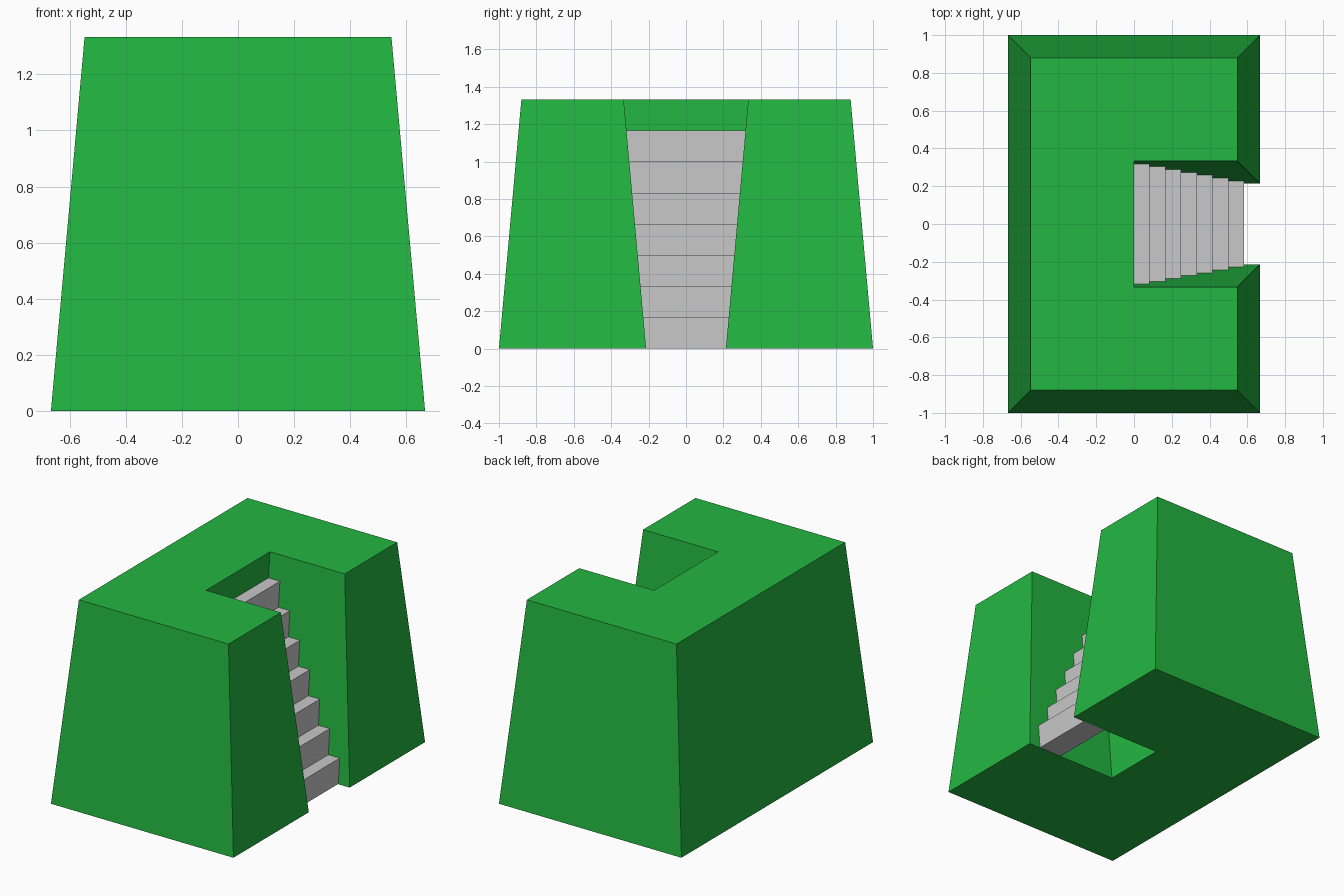
import bpy
import bmesh

if "Cube" in bpy.data.objects:
    bpy.data.objects.remove(bpy.data.objects["Cube"])

H = 4 / 3        # block height
TAPER = 0.12     # how far the sides lean over the full height
STEPS = 7
RISE = 1 / 6
RUN = 1 / 12


def material(name, rgb):
    mat = bpy.data.materials.new(name)
    mat.diffuse_color = (*rgb, 1)
    mat.use_nodes = True
    mat.node_tree.nodes["Principled BSDF"].inputs["Base Color"].default_value = mat.diffuse_color
    return mat


def add_object(name, bm, mat):
    bmesh.ops.recalc_face_normals(bm, faces=bm.faces)
    mesh = bpy.data.meshes.new(name)
    bm.to_mesh(mesh)
    bm.free()
    mesh.materials.append(mat)
    obj = bpy.data.objects.new(name, mesh)
    bpy.context.collection.objects.link(obj)
    return obj


def outline(x, y, notch):
    """U-shaped plan, open towards +x, mirrored across y."""
    half = [(0, notch), (x, notch), (x, y), (-x, y)]
    return half + [(px, -py) for px, py in reversed(half)]


green = material("grass green", (0.0168, 0.468, 0.053))
grey = material("light grey", (0.58, 0.58, 0.58))

# Tapered block with a stairwell cut into its right side
bm = bmesh.new()
low = [bm.verts.new((x, y, 0)) for x, y in outline(2 / 3, 1, 1 / 3 - TAPER)]
high = [bm.verts.new((x, y, H))
        for x, y in outline(2 / 3 - TAPER, 1 - TAPER, 1 / 3)]
bm.faces.new(low)
bm.faces.new(high)
for i in range(len(low)):
    j = (i + 1) % len(low)
    bm.faces.new((low[i], low[j], high[j], high[i]))
add_object("hill_block", bm, green)

# Overlapping steps, with ends buried in the stairwell walls
for i in range(STEPS):
    front = RUN * (STEPS - i)
    bottom = max(i * RISE, 0.002)
    top = (i + 1) * RISE
    bm = bmesh.new()
    bmesh.ops.create_cube(bm, size=1)
    bmesh.ops.scale(bm, verts=bm.verts, vec=(2 * RUN, 2 / 3, top - bottom))
    bmesh.ops.translate(bm, verts=bm.verts,
                        vec=(front - RUN, 0, (top + bottom) / 2))
    add_object(f"step_{i + 1}", bm, grey)
